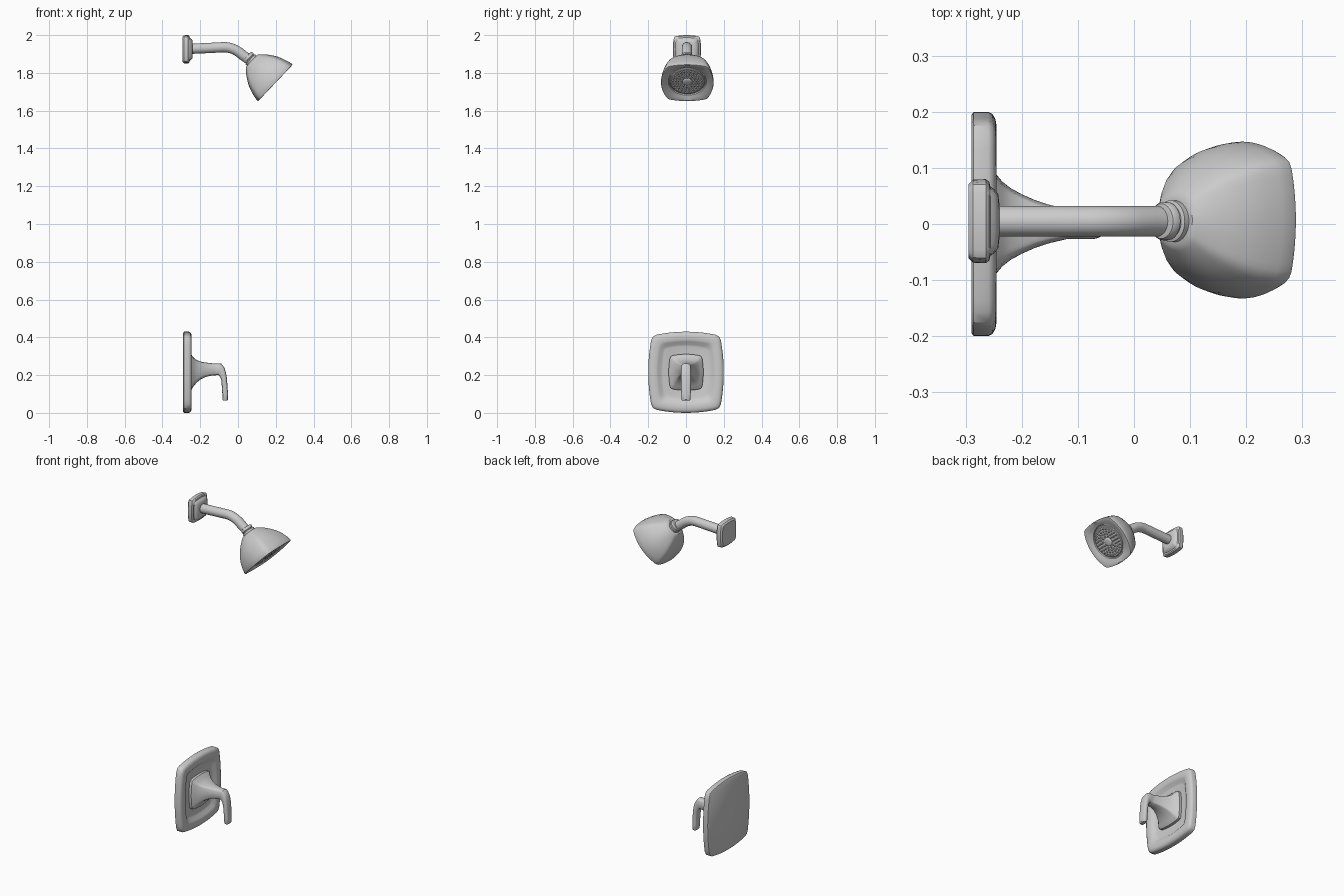
import bpy, bmesh, math
from mathutils import Vector, Matrix

SIDE = 16  # points per side of a bowed square section


def outline(hw, hh, bow_w, bow_h, k):
    """Bowed rectangle; k blends it towards an ellipse (1 = round)."""
    cw, ch = hw * (1 - bow_w), hh * (1 - bow_h)
    s = [-1 + 2 * i / SIDE for i in range(SIDE)]
    pts = [(hw - (hw - cw) * t * t, t * ch) for t in s]
    pts += [(-t * cw, hh - (hh - ch) * t * t) for t in s]
    pts += [(-a, -b) for a, b in pts]
    n = len(pts)
    pts = [tuple(0.25 * pts[i - 1][c] + 0.5 * pts[i][c] + 0.25 * pts[(i + 1) % n][c]
                 for c in (0, 1)) for i in range(n)]
    out = []
    for a, b in pts:
        ang = math.atan2(b / hh, a / hw)
        out.append((a + (hw * math.cos(ang) - a) * k, b + (hh * math.sin(ang) - b) * k))
    return out


def finish(name, bm, angle=35):
    bmesh.ops.recalc_face_normals(bm, faces=bm.faces)
    me = bpy.data.meshes.new(name)
    bm.to_mesh(me)
    bm.free()
    ob = bpy.data.objects.new(name, me)
    bpy.context.collection.objects.link(ob)
    bpy.ops.object.select_all(action='DESELECT')
    ob.select_set(True)
    bpy.context.view_layer.objects.active = ob
    bpy.ops.object.shade_smooth_by_angle(angle=math.radians(angle))
    return ob


def loft(name, rings, y=0.0, bow=(0.1, 0.1)):
    """Skin sections (x, z, tilt down in degrees, half width, half height, roundness)."""
    bm = bmesh.new()
    loops = []
    for x, z, tilt, hw, hh, k in rings:
        t = math.radians(tilt)
        v = Vector((math.sin(t), 0, math.cos(t)))
        loops.append([bm.verts.new(Vector((x, y + a, z)) + v * b)
                      for a, b in outline(hw, hh, bow[0], bow[1], k)])
    n = len(loops[0])
    for l0, l1 in zip(loops, loops[1:]):
        for i in range(n):
            j = (i + 1) % n
            bm.faces.new((l0[i], l0[j], l1[j], l1[i]))
    bm.faces.new(loops[0][::-1])
    bm.faces.new(loops[-1])
    return finish(name, bm)


# Valve wall plate with raised rim and dished centre
ZC = 0.215
loft("valve_plate", [(x, ZC, 0, h, h + 0.015, 0) for x, h in (
    (-0.29, 0.194), (-0.286, 0.2), (-0.26, 0.2), (-0.252, 0.196), (-0.247, 0.187),
    (-0.245, 0.175), (-0.246, 0.157), (-0.25, 0.147), (-0.262, 0.132), (-0.265, 0.122))])

# Handle: flared square base
loft("handle_base", [
    (-0.268, ZC, 0, 0.092, 0.096, 0), (-0.25, ZC, 0, 0.092, 0.096, 0),
    (-0.245, ZC, 0, 0.088, 0.091, 0), (-0.235, 0.217, 0, 0.076, 0.076, 0),
    (-0.22, 0.22, 0, 0.064, 0.061, 0), (-0.2, 0.224, 0, 0.053, 0.048, 0.1),
    (-0.175, 0.228, 0, 0.042, 0.039, 0.25), (-0.15, 0.23, 0, 0.034, 0.034, 0.4),
    (-0.12, 0.23, 0, 0.027, 0.031, 0.5), (-0.105, 0.231, 8, 0.026, 0.031, 0.5)])

# Handle: lever bending down
loft("handle_lever", [
    (-0.12, 0.23, 0, 0.027, 0.031, 0.5), (-0.0975, 0.231, 13, 0.027, 0.032, 0.5),
    (-0.089, 0.222, 22, 0.027, 0.029, 0.5), (-0.083, 0.2125, 32, 0.027, 0.025, 0.5),
    (-0.078, 0.198, 45, 0.027, 0.02, 0.5), (-0.074, 0.181, 58, 0.027, 0.0168, 0.5),
    (-0.07, 0.135, 77, 0.026, 0.0152, 0.5), (-0.068, 0.1, 85, 0.025, 0.015, 0.5),
    (-0.067, 0.07, 88, 0.024, 0.0145, 0.5), (-0.067, 0.065, 88, 0.021, 0.011, 0.5)])

# Shower arm wall flange
Y = 0.005
loft("arm_flange", [(x, 1.925, 0, h, h, k) for x, h, k in (
    (-0.295, 0.066, 0), (-0.287, 0.074, 0), (-0.264, 0.075, 0), (-0.258, 0.07, 0),
    (-0.256, 0.062, 0), (-0.248, 0.056, 0), (-0.242, 0.048, 0.2), (-0.24, 0.032, 1))], Y)

# Bent shower arm
R = 0.027
loft("shower_arm", [(x, z, t, R, R, 1) for x, z, t in (
    (-0.26, 1.927, -2), (-0.15, 1.932, -2), (-0.075, 1.936, -1), (-0.055, 1.935, 6),
    (-0.035, 1.93, 16), (-0.015, 1.922, 27), (0.005, 1.91, 35), (0.025, 1.894, 40),
    (0.045, 1.88, 42), (0.075, 1.86, 43.5))], Y)

# Shower head, measured by depth d along its tilted axis
TILT = 43.5
AX = Vector((math.cos(math.radians(TILT)), 0, -math.sin(math.radians(TILT))))
FACE = Vector((0.197, 0.007, 1.747))


def along(d, hw, hh, k):
    p = FACE + AX * d
    return (p.x, p.z, TILT, hw, hh, k)


loft("arm_collar", [along(d, r, r, 1) for d, r in (
    (-0.206, 0.026), (-0.205, 0.031), (-0.2, 0.034), (-0.19, 0.034), (-0.188, 0.03),
    (-0.184, 0.03), (-0.182, 0.037), (-0.165, 0.037))], Y)

loft("shower_head", [along(*r) for r in (
    (-0.172, 0.034, 0.034, 1), (-0.171, 0.046, 0.045, 0.8), (-0.164, 0.055, 0.053, 0.6),
    (-0.145, 0.076, 0.071, 0.4), (-0.12, 0.098, 0.09, 0.25), (-0.09, 0.117, 0.108, 0.12),
    (-0.06, 0.13, 0.12, 0.05), (-0.03, 0.137, 0.129, 0), (-0.006, 0.14, 0.134, 0),
    (0.0, 0.138, 0.133, 0), (0.001, 0.132, 0.128, 0), (-0.006, 0.116, 0.113, 0.4),
    (-0.012, 0.101, 0.101, 1), (-0.018, 0.098, 0.098, 1))], FACE.y, (0.24, 0.11))

# Round spray disc
loft("spray_disc", [along(d, r, r, 1) for d, r in (
    (-0.025, 0.092), (-0.012, 0.092), (-0.009, 0.088), (-0.009, 0.026),
    (-0.005, 0.022), (-0.003, 0.014))], FACE.y)

# Rings of spray nozzles
bm = bmesh.new()
rot = AX.to_track_quat('Z', 'Y').to_matrix().to_4x4()
for r, count in ((0.034, 10), (0.048, 16), (0.062, 20), (0.077, 26)):
    for i in range(count):
        a = 2 * math.pi * (i + 0.5) / count
        m = Matrix.Translation(FACE) @ rot @ Matrix.Translation(
            (r * math.cos(a), r * math.sin(a), -0.007))
        bmesh.ops.create_cone(bm, cap_ends=True, segments=8, radius1=0.0055,
                              radius2=0.003, depth=0.012, matrix=m)
finish("spray_nozzles", bm, 50)
